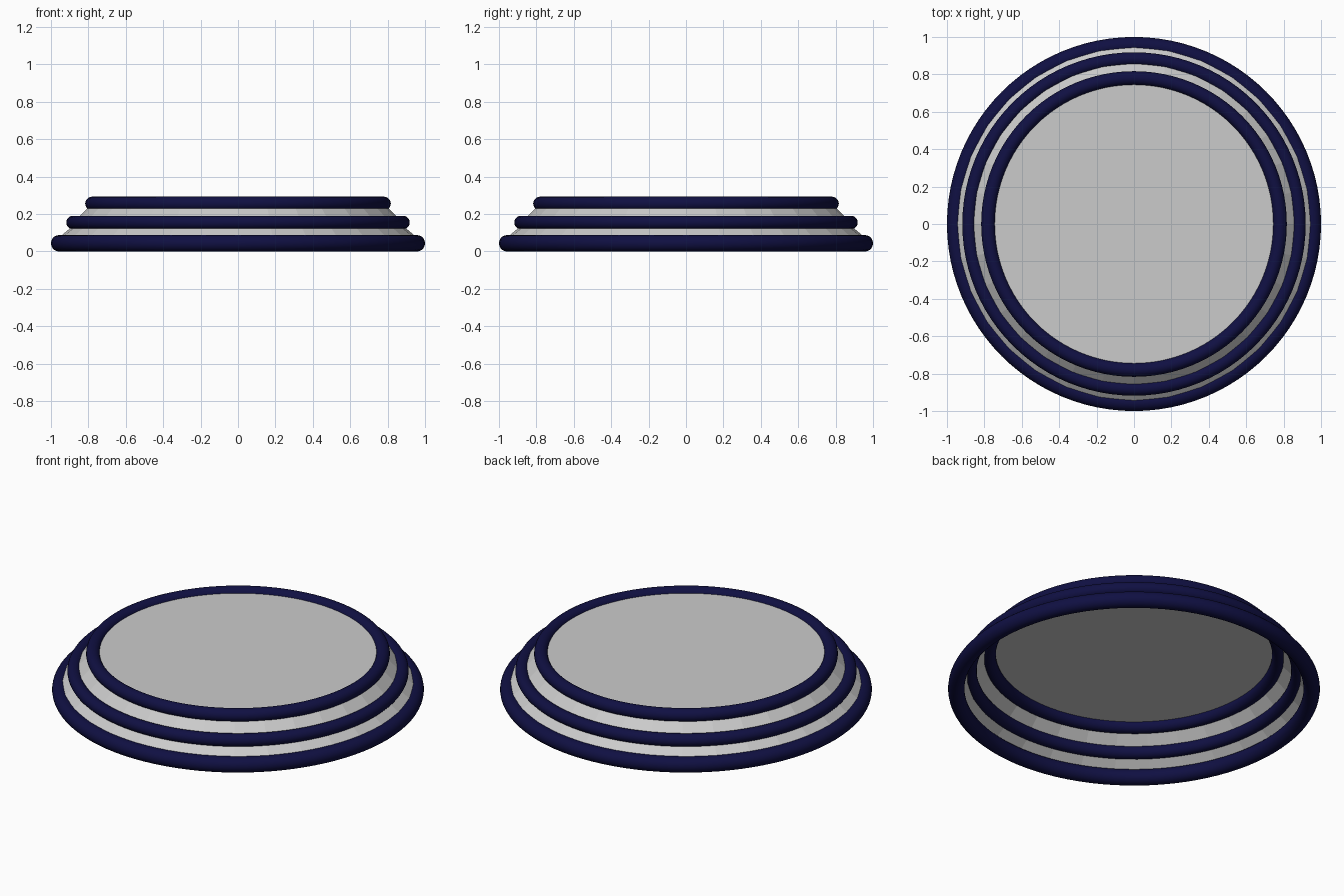
import bpy, bmesh, math

if "Cube" in bpy.data.objects:
    bpy.data.objects.remove(bpy.data.objects["Cube"])

def material(name, rgb):
    m = bpy.data.materials.new(name)
    m.diffuse_color = (*rgb, 1)
    m.use_nodes = True
    m.node_tree.nodes["Principled BSDF"].inputs["Base Color"].default_value = m.diffuse_color
    return m

navy = material("navy blue", (0.005, 0.005, 0.055))
grey = material("light grey", (0.6, 0.6, 0.6))

# Three rounded hoops: (name, centre radius, height, tube radius)
hoops = [("bottom_ring", 0.956, 0.044, 0.044),
         ("middle_ring", 0.882, 0.155, 0.036),
         ("top_ring", 0.780, 0.256, 0.037)]
for name, radius, z, tube in hoops:
    bpy.ops.mesh.primitive_torus_add(major_radius=radius, minor_radius=tube,
                                     major_segments=96, minor_segments=20,
                                     location=(0, 0, z))
    ring = bpy.context.object
    ring.name = name
    ring.data.materials.append(navy)
    bpy.ops.object.shade_smooth()

# Thin open sloping bands between the hoops: (name, lower r, z, upper r, z)
bands = [("lower_band", 0.975, 0.06, 0.882, 0.137),
         ("upper_band", 0.882, 0.155, 0.780, 0.256)]
for name, r1, z1, r2, z2 in bands:
    bpy.ops.mesh.primitive_cone_add(vertices=32, radius1=r1, radius2=r2,
                                    depth=z2 - z1, end_fill_type='NOTHING',
                                    location=(0, 0, (z1 + z2) / 2))
    band = bpy.context.object
    band.name = name
    band.data.materials.append(grey)

# Flat panel closing the top, left open underneath
bpy.ops.mesh.primitive_circle_add(vertices=96, radius=0.765, fill_type='NGON',
                                  location=(0, 0, 0.267))
panel = bpy.context.object
panel.name = "top_panel"
panel.data.materials.append(grey)
